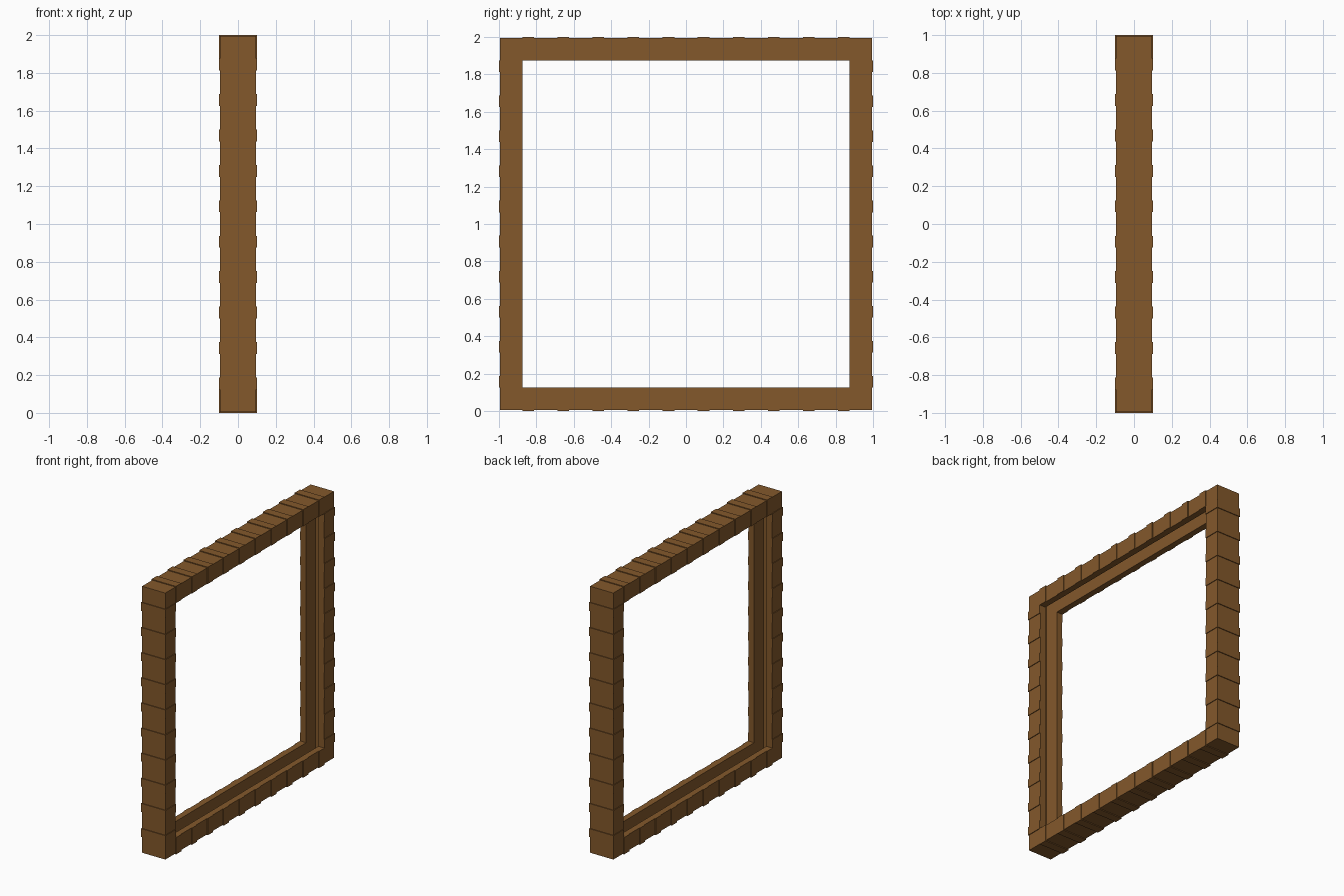
import bpy, bmesh, math
from mathutils import Matrix

if "Cube" in bpy.data.objects:
    bpy.data.objects.remove(bpy.data.objects["Cube"])

wood = bpy.data.materials.new("brown_wood")
wood.diffuse_color = (0.227, 0.098, 0.024, 1)
wood.use_nodes = True
wood.node_tree.nodes["Principled BSDF"].inputs["Base Color"].default_value = wood.diffuse_color

INNER, OUTER, FLOOR = 0.875, 0.994, 0.985   # distances from the frame centre
GROOVE = 0.05                               # half width of the inner groove


def channel(half, outer, inner=INNER, floor=FLOOR):
    """Cross-section (x, distance from centre) of a bar grooved on its inside."""
    return [(-half, inner), (-half, outer), (half, outer), (half, inner),
            (GROOVE, inner), (GROOVE, floor), (-GROOVE, floor), (-GROOVE, inner)]


def finish(bm, name):
    bmesh.ops.translate(bm, verts=bm.verts, vec=(0, 0, 1))
    bmesh.ops.recalc_face_normals(bm, faces=bm.faces)
    mesh = bpy.data.meshes.new(name)
    bm.to_mesh(mesh)
    bm.free()
    mesh.materials.append(wood)
    bpy.context.collection.objects.link(bpy.data.objects.new(name, mesh))


def bridge(bm, a, b):
    n = len(a)
    for i in range(n):
        bm.faces.new((a[i], a[(i + 1) % n], b[(i + 1) % n], b[i]))


# Square frame: channel profile swept round the four mitred corners
bm = bmesh.new()
rings = [[bm.verts.new((x, sy * r, sz * r)) for x, r in channel(0.096, OUTER)]
         for sy, sz in ((1, 1), (-1, 1), (-1, -1), (1, -1))]
for k in range(4):
    bridge(bm, rings[k], rings[(k + 1) % 4])
finish(bm, "grooved_frame")

# Raised bands: ten wrapped round each side
for k, side in enumerate(("top", "left", "bottom", "right")):
    bm = bmesh.new()
    for i in range(10):
        y = -0.84375 + i * 0.1875
        a, b = [[bm.verts.new((x, y + d, r)) for x, r in channel(0.101, 1.0)]
                for d in (-0.03125, 0.03125)]
        bridge(bm, a, b)
        bm.faces.new(a)
        bm.faces.new(b)
    bmesh.ops.rotate(bm, verts=bm.verts, matrix=Matrix.Rotation(k * math.pi / 2, 3, 'X'))
    finish(bm, side + "_bands")
